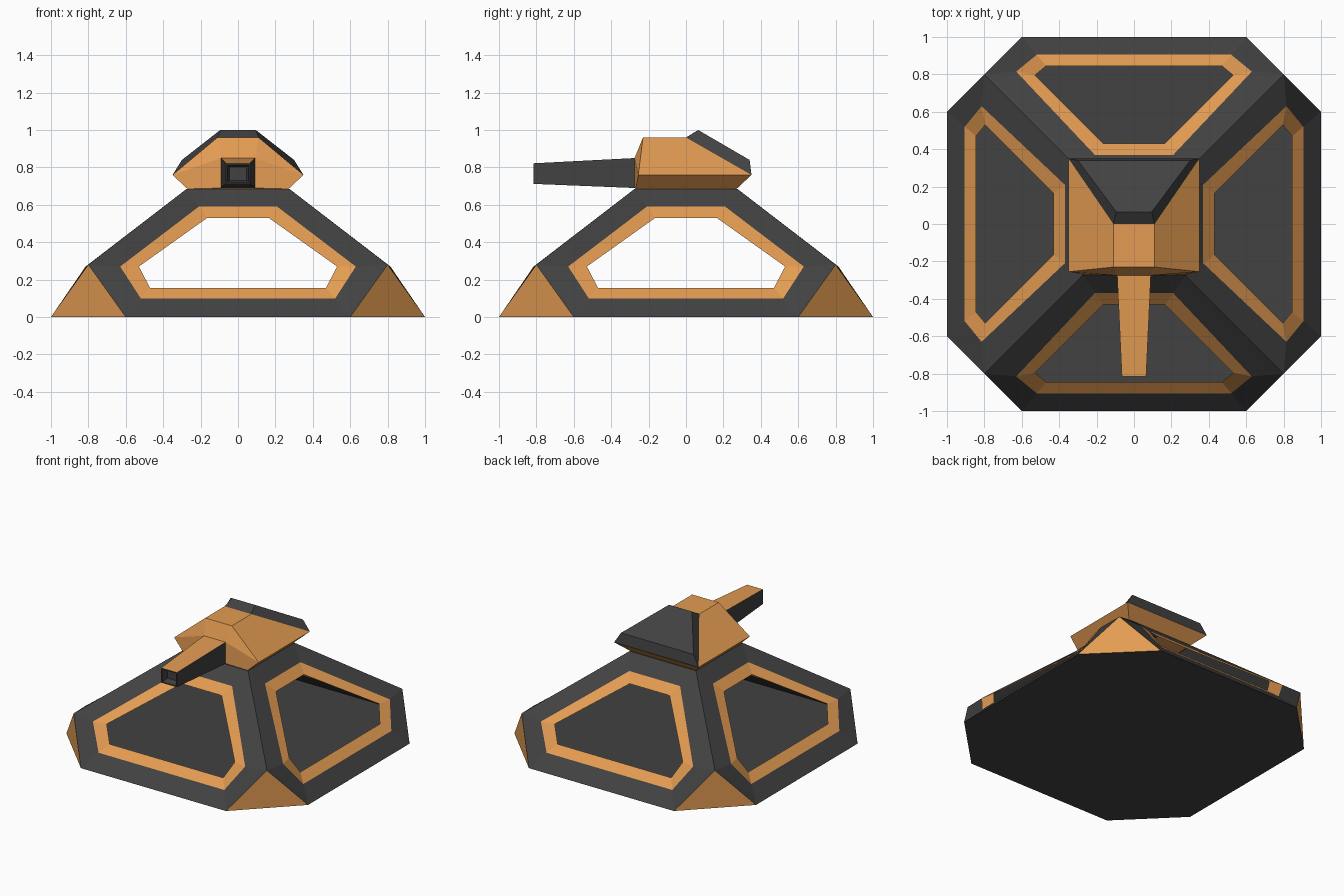
import bpy
import bmesh
from mathutils import Matrix, Vector

default_cube = bpy.data.objects.get("Cube")
if default_cube:
    bpy.data.objects.remove(default_cube, do_unlink=True)


def make_material(name, colour):
    material = bpy.data.materials.new(name)
    material.use_nodes = True
    material.diffuse_color = (*colour, 1)
    shader = material.node_tree.nodes["Principled BSDF"]
    shader.inputs["Base Color"].default_value = (*colour, 1)
    shader.inputs["Roughness"].default_value = 0.8
    return material


ORANGE, DARK = 0, 1
materials = [
    make_material("orange armour", (0.77, 0.33, 0.085)),
    make_material("charcoal armour", (0.054, 0.054, 0.054)),
]


def add_face(bm, points, colour):
    face = bm.faces.new([bm.verts.new(point) for point in points])
    face.material_index = colour
    return face


def finish(name, bm):
    """Weld the seams, turn the faces outward and add the object."""
    bmesh.ops.remove_doubles(bm, verts=bm.verts[:], dist=0.0005)
    bmesh.ops.recalc_face_normals(bm, faces=bm.faces[:])
    mesh = bpy.data.meshes.new(name)
    bm.to_mesh(mesh)
    bm.free()
    for material in materials:
        mesh.materials.append(material)
    part = bpy.data.objects.new(name, mesh)
    bpy.context.collection.objects.link(part)
    return part


def mirrored(point):
    return Vector((-point[0], point[1], point[2]))


def full_loop(half):
    """Close a right-hand half outline with its mirror image."""
    return [Vector(p) for p in half] + [mirrored(p) for p in reversed(half)]


def bridge(bm, outer, inner, colour):
    count = len(outer)
    for i in range(count):
        j = (i + 1) % count
        add_face(bm, (outer[i], outer[j], inner[j], inner[i]), colour)


def add_mirrored(bm, points, colour):
    add_face(bm, points, colour)
    add_face(bm, [mirrored(p) for p in reversed(points)], colour)


# Hull shell: four hexagonal sides, each a dark frame with an orange rim
foot = (0.6, -1, 0)
shoulder = (0.8, -0.8, 0.28)
roof = (0.275, -0.275, 0.685)
frame = full_loop([foot, shoulder, roof])
rim = full_loop([(0.52, -0.905, 0.1), (0.63, -0.815, 0.27), (0.21, -0.37, 0.59)])
opening = full_loop([(0.47, -0.845, 0.155), (0.53, -0.795, 0.27), (0.165, -0.43, 0.53)])

shell = bmesh.new()
octagon = []
roof_square = []
for quarter in range(4):
    turn = Matrix.Rotation(quarter * 1.5707963, 3, "Z")
    loops = [[turn @ p for p in loop] for loop in (frame, rim, opening)]
    bridge(shell, loops[0], loops[1], DARK)
    bridge(shell, loops[1], loops[2], ORANGE)
    # Upright corner triangle
    corner = [Vector(foot), Vector((1, -0.6, 0)), Vector(shoulder)]
    add_face(shell, [turn @ p for p in corner], ORANGE)
    octagon += [turn @ corner[0], turn @ corner[1]]
    roof_square.append(turn @ Vector(roof))
add_face(shell, roof_square, DARK)
finish("hull_shell", shell)

# Thin floor inside the hull
floor = bmesh.new()
upper = [p * 0.99 + Vector((0, 0, 0.004)) for p in octagon]
add_face(floor, octagon, DARK)
add_face(floor, upper, DARK)
bridge(floor, octagon, upper, DARK)
finish("hull_floor", floor)

# Turret body: lower skirt, sloping cheeks, front wrapped round the gun
base_front, base_back = (0.27, -0.27, 0.685), (0.27, 0.27, 0.685)
waist_front, waist_back = (0.35, -0.255, 0.76), (0.35, 0.35, 0.76)
crown_front, crown_back = (0.11, -0.23, 0.96), (0.11, 0, 0.96)
gun_top, gun_bottom = (0.09, -0.275, 0.85), (0.09, -0.275, 0.69)

turret = bmesh.new()
add_mirrored(turret, [base_front, base_back, waist_back, waist_front], ORANGE)
add_mirrored(turret, [waist_front, waist_back, crown_back, crown_front], ORANGE)
add_mirrored(turret, [crown_front, gun_top, waist_front], ORANGE)
add_mirrored(turret, [waist_front, gun_top, gun_bottom, base_front], ORANGE)
for low, high in (
    (base_back, base_front),
    (base_front, gun_bottom),
    (gun_bottom, gun_top),
    (gun_top, crown_front),
    (crown_front, crown_back),
    (crown_back, waist_back),
    (waist_back, base_back),
):
    add_face(turret, full_loop([low, high]), ORANGE)
finish("turret_body", turret)

# Raised dark plate over the sloping back of the turret
plate = bmesh.new()
seat = full_loop([crown_back, waist_back])
raised = full_loop([(0.095, 0.065, 1), (0.3, 0.34, 0.84)])
bridge(plate, seat, raised, DARK)
add_face(plate, raised, DARK)
add_face(plate, seat, DARK)
finish("turret_rear_plate", plate)

# Tapered gun barrel with an orange top and a recessed muzzle
barrel = bmesh.new()
root = full_loop([gun_bottom, gun_top])
tip = full_loop([(0.065, -0.815, 0.712), (0.065, -0.815, 0.822)])
bridge(barrel, root, tip, DARK)
add_face(barrel, root, DARK)
muzzle = add_face(barrel, tip, DARK)
bmesh.ops.remove_doubles(barrel, verts=barrel.verts[:], dist=0.0005)
bmesh.ops.recalc_face_normals(barrel, faces=barrel.faces[:])
for face in barrel.faces:
    if face.normal.z > 0.8:
        face.material_index = ORANGE
muzzle = min(barrel.faces, key=lambda f: f.calc_center_median().y)
bmesh.ops.inset_region(barrel, faces=[muzzle], thickness=0.012)
bmesh.ops.inset_region(barrel, faces=[muzzle], thickness=0.015, depth=-0.05)
finish("gun_barrel", barrel)
